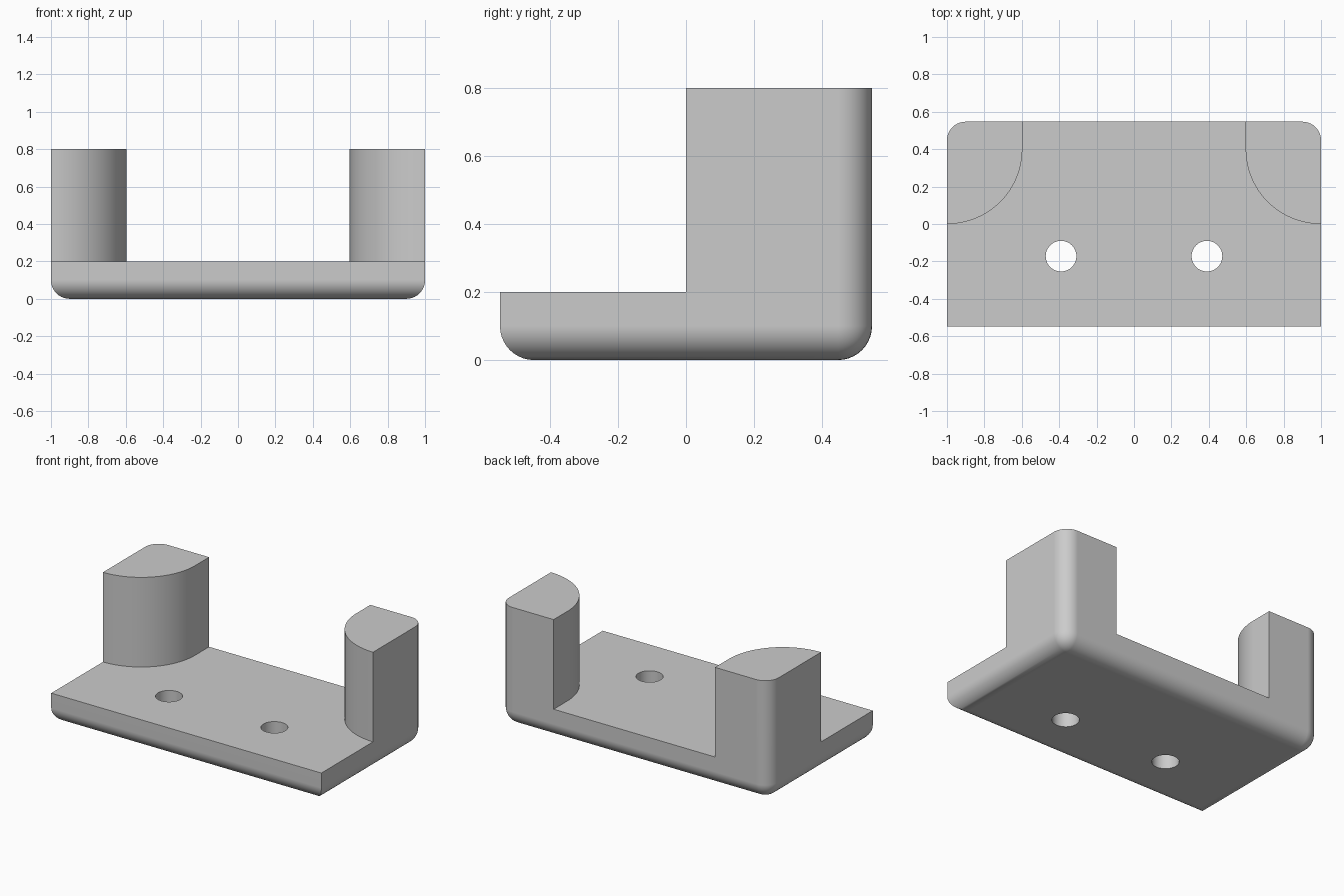
import bpy, bmesh, math

cube = bpy.data.objects.get("Cube")
if cube:
    bpy.data.objects.remove(cube)

HALF_D, PLATE_Z, POST_Z, ROUND = 0.547, 0.2, 0.8, 0.1
INNER_X, ARC_Y = 0.597, 0.4

grey = bpy.data.materials.new("plain grey")
grey.use_nodes = True
colour = (0.6, 0.6, 0.6, 1)
grey.diffuse_color = colour
grey.node_tree.nodes["Principled BSDF"].inputs["Base Color"].default_value = colour


def add_object(name, bm):
    bmesh.ops.recalc_face_normals(bm, faces=bm.faces)
    mesh = bpy.data.meshes.new(name)
    bm.to_mesh(mesh)
    bm.free()
    mesh.materials.append(grey)
    obj = bpy.data.objects.new(name, mesh)
    bpy.context.collection.objects.link(obj)
    return obj


def prism(name, outline, z0, z1):
    """Closed outline in the ground plane, extruded upward."""
    bm = bmesh.new()
    face = bm.faces.new([bm.verts.new((x, y, z0)) for x, y in outline])
    up = bmesh.ops.extrude_face_region(bm, geom=[face])["geom"]
    verts = [v for v in up if isinstance(v, bmesh.types.BMVert)]
    bmesh.ops.translate(bm, verts=verts, vec=(0, 0, z1 - z0))
    return add_object(name, bm)


def circle(cx, cy, r, n=48):
    return [(cx + r * math.cos(math.tau * i / n), cy + r * math.sin(math.tau * i / n))
            for i in range(n)]


# Solid block, rounded along the bottom and the two upright back edges
bm = bmesh.new()
bmesh.ops.create_cube(bm, size=1)
for v in bm.verts:
    v.co = (v.co.x * 2, v.co.y * 2 * HALF_D, (v.co.z + 0.5) * POST_Z)
edges = [e for e in bm.edges
         if all(v.co.z < 0.01 for v in e.verts) or
         (all(v.co.y > 0 for v in e.verts) and abs(e.verts[0].co.z - e.verts[1].co.z) > 0.1)]
bmesh.ops.bevel(bm, geom=edges, offset=ROUND, offset_type='OFFSET', segments=10,
                profile=0.5, affect='EDGES')
bracket = add_object("bracket_body", bm)

# Space above the plate, leaving a quarter-round post in each back corner
arc = [(1 - (1 - INNER_X) * math.sin(a), ARC_Y - ARC_Y * math.cos(a))
       for a in (math.pi / 2 * i / 24 for i in range(25))]
right_half = [(1.1, -0.7), (1.1, 0)] + arc + [(INNER_X, 0.7)]
outline = right_half + [(-x, y) for x, y in reversed(right_half)]
cutters = [prism("post_gap_cutter", outline, PLATE_Z, 1)]

# Two screw holes through the plate
for side, x in (("right", -0.39), ("left", 0.39)):
    cutters.append(prism(side + "_hole_cutter", circle(x, -0.172, 0.082), -0.1, 0.5))

for cutter in cutters:
    cutter.hide_render = True
    mod = bracket.modifiers.new(cutter.name, 'BOOLEAN')
    mod.operation, mod.solver, mod.object = 'DIFFERENCE', 'EXACT', cutter

# Apply the cuts, then remove the cutters
bpy.context.view_layer.update()
depsgraph = bpy.context.evaluated_depsgraph_get()
cut_mesh = bpy.data.meshes.new_from_object(bracket.evaluated_get(depsgraph))
bracket.modifiers.clear()
bracket.data = cut_mesh
for cutter in cutters:
    bpy.data.objects.remove(cutter)

# Smooth the rounds, keep flats flat
bpy.context.view_layer.objects.active = bracket
bracket.select_set(True)
bpy.ops.object.shade_smooth_by_angle(angle=math.radians(30))
weighted = bracket.modifiers.new("flat_faces", 'WEIGHTED_NORMAL')
weighted.keep_sharp = True
